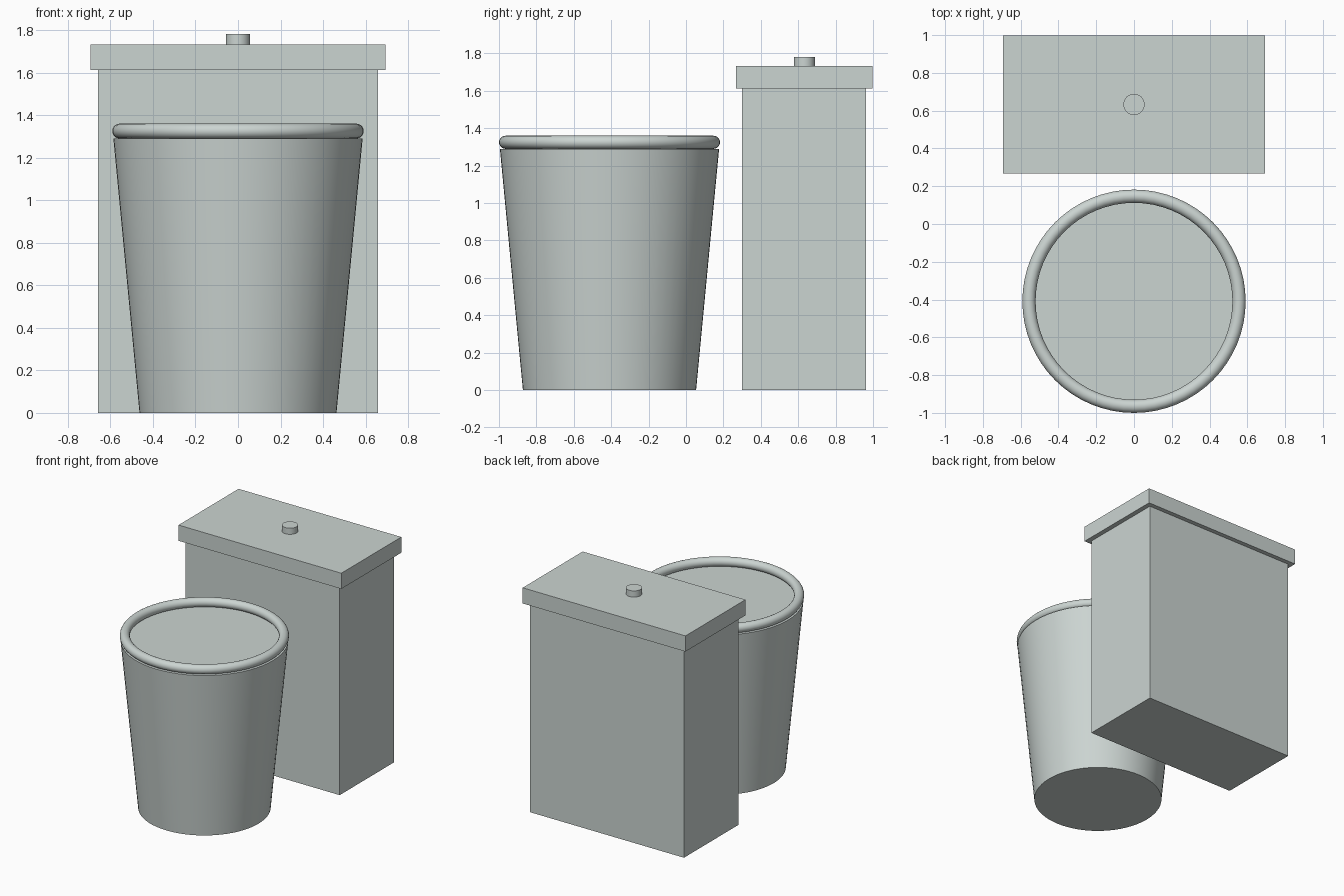
import bpy
import math

if "Cube" in bpy.data.objects:
    bpy.data.objects.remove(bpy.data.objects["Cube"])

grey = bpy.data.materials.new("pale grey")
grey.diffuse_color = (0.60, 0.66, 0.64, 1)
grey.use_nodes = True
grey.node_tree.nodes["Principled BSDF"].inputs["Base Color"].default_value = grey.diffuse_color


def finish(name, smooth=False):
    ob = bpy.context.object
    ob.name = name
    ob.data.materials.append(grey)
    if smooth:
        bpy.ops.object.shade_smooth_by_angle(angle=math.radians(35))
    return ob


def box(name, x, y0, y1, z0, z1):
    bpy.ops.mesh.primitive_cube_add(size=1, location=(0, (y0 + y1) / 2, (z0 + z1) / 2))
    bpy.context.object.scale = (2 * x, y1 - y0, z1 - z0)
    bpy.ops.object.transform_apply(location=False, rotation=False, scale=True)
    return finish(name)


def cone(name, r0, r1, y, z0, z1):
    bpy.ops.mesh.primitive_cone_add(vertices=64, radius1=r0, radius2=r1, depth=z1 - z0,
                                    location=(0, y, (z0 + z1) / 2))
    return finish(name, True)


# Cistern with overhanging lid and push button
box("tank", 0.657, 0.30, 0.963, 0, 1.612)
box("tank_lid", 0.694, 0.267, 0.998, 1.612, 1.733)
cone("button", 0.056, 0.056, 0.633, 1.733, 1.781)

# Tapered bowl with a rounded rim
cone("bowl", 0.463, 0.586, -0.409, 0, 1.29)
bpy.ops.mesh.primitive_torus_add(location=(0, -0.409, 1.325), major_radius=0.556,
                                 minor_radius=0.035, major_segments=64, minor_segments=20)
finish("seat_ring", True)
